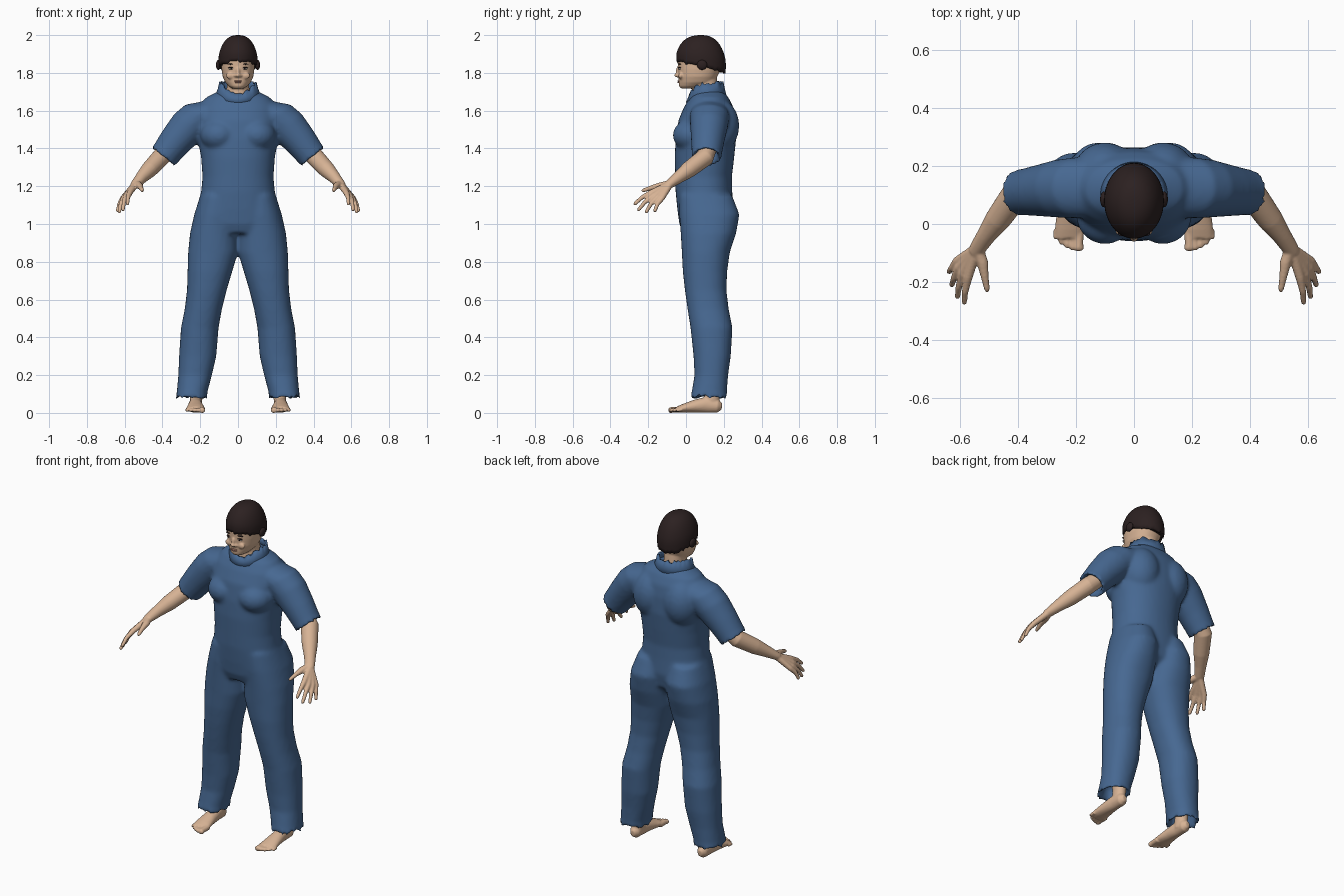
import bpy, bmesh, math, random
from mathutils import Vector, Matrix

random.seed(4)
if "Cube" in bpy.data.objects:
    bpy.data.objects.remove(bpy.data.objects["Cube"])


def material(name, rgb):
    m = bpy.data.materials.new(name)
    m.use_nodes = True
    m.diffuse_color = (*rgb, 1)
    bsdf = m.node_tree.nodes["Principled BSDF"]
    bsdf.inputs["Base Color"].default_value = (*rgb, 1)
    bsdf.inputs["Roughness"].default_value = 0.8
    return m


BLUE = material("blue cloth", (0.062, 0.138, 0.285))
SKIN = material("skin", (0.68, 0.45, 0.30))
HAIR = material("dark hair", (0.025, 0.015, 0.015))
LIPS = material("lips", (0.50, 0.24, 0.18))
WHITE = material("eye white", (0.65, 0.58, 0.52))


def skin_rings(bm, rings):
    """Bridge closed rings of points and cap both ends."""
    vs = [[bm.verts.new(p) for p in ring] for ring in rings]
    n = len(vs[0])
    for lo, hi in zip(vs, vs[1:]):
        for i in range(n):
            j = (i + 1) % n
            bm.faces.new((lo[i], lo[j], hi[j], hi[i]))
    bm.faces.new(vs[0])
    bm.faces.new(vs[-1])


def oval(n, power=2.0):
    for i in range(n):
        a = 2 * math.pi * i / n
        c, s = math.cos(a), math.sin(a)
        yield (math.copysign(abs(c) ** (2 / power), c),
               math.copysign(abs(s) ** (2 / power), s))


def stack(bm, levels, side=1, power=2.2, n=40, jag_below=-1):
    """Level rings given as z, x min, x max, y front, y back."""
    jag = [random.uniform(-0.009, 0.009) for _ in range(n)]
    rings = []
    for z, x0, x1, y0, y1 in levels:
        rings.append([(side * ((x0 + x1) / 2 + c * (x1 - x0) / 2),
                       (y0 + y1) / 2 + s * (y1 - y0) / 2,
                       z + (jag[i] if z < jag_below else 0))
                      for i, (c, s) in enumerate(oval(n, power))])
    skin_rings(bm, rings)


def tube(bm, pts, side=1, n=20, axis=None):
    """Rings across a path given as x, y, z, side radius, upright radius."""
    rings = []
    for i, (x, y, z, a, b) in enumerate(pts):
        here = Vector((x, y, z))
        prev, nxt = pts[max(i - 1, 0)], pts[min(i + 1, len(pts) - 1)]
        t = Vector(axis) if axis else Vector(nxt[:3]) - Vector(prev[:3])
        t.normalize()
        u = Vector((1, 0, 0)) if abs(t.z) > 0.95 else t.cross((0, 0, 1)).normalized()
        v = u.cross(t)
        ring = [here + u * (a * c) + v * (b * s) for c, s in oval(n)]
        rings.append([(side * p.x, p.y, p.z) for p in ring])
    skin_rings(bm, rings)


def ball(bm, centre, radii):
    bmesh.ops.create_uvsphere(bm, u_segments=24, v_segments=14, radius=1,
                              matrix=Matrix.Translation(centre) @ Matrix.Diagonal((*radii, 1)))


def finish(name, bm, mat, voxel=None, smooth=0, thick=0):
    bmesh.ops.recalc_face_normals(bm, faces=bm.faces)
    mesh = bpy.data.meshes.new(name)
    bm.to_mesh(mesh)
    bm.free()
    ob = bpy.data.objects.new(name, mesh)
    bpy.context.collection.objects.link(ob)
    mesh.materials.append(mat)
    if voxel:
        r = ob.modifiers.new("merge", 'REMESH')
        r.mode, r.voxel_size = 'VOXEL', voxel
    if thick:
        ob.modifiers.new("cloth", 'SOLIDIFY').thickness = thick
    if smooth:
        s = ob.modifiers.new("soften", 'SMOOTH')
        s.factor, s.iterations = 0.5, smooth
    bpy.ops.object.select_all(action='DESELECT')
    ob.select_set(True)
    bpy.context.view_layer.objects.active = ob
    bpy.ops.object.convert(target='MESH')
    ob.data.shade_smooth()
    return ob


# Suit: torso, sleeves and trouser legs merged into one skin
bm = bmesh.new()
torso = [(1.71, .09, .05, .19), (1.67, .17, .02, .225), (1.62, .205, -.01, .25),
         (1.55, .215, -.04, .262), (1.45, .212, -.055, .265), (1.35, .195, -.06, .255),
         (1.25, .188, -.057, .243), (1.17, .195, -.055, .245), (1.08, .222, -.046, .25),
         (1.0, .24, -.035, .235), (.95, .22, -.015, .19)]
stack(bm, [(z, -w, w, f, b) for z, w, f, b in torso])
leg = [(1.15, .01, .2, -.035, .245), (1.05, 0, .232, -.035, .283), (.95, -.002, .254, -.028, .265),
       (.85, 0, .264, -.022, .232), (.75, .03, .267, -.017, .218), (.65, .06, .27, -.006, .214),
       (.55, .085, .282, .008, .226), (.45, .103, .302, .024, .246), (.3, .115, .312, .04, .237),
       (.2, .138, .316, .045, .223), (.11, .162, .324, .03, .216), (.075, .164, .332, .02, .22),
       (.09, .184, .308, .045, .198), (.16, .184, .295, .06, .2)]
sleeve = [(.12, .125, 1.6, .1, .08), (.2, .125, 1.57, .105, .1), (.26, .122, 1.52, .1, .1),
          (.33, .115, 1.44, .088, .088), (.38, .11, 1.375, .08, .079), (.4, .108, 1.35, .08, .078),
          (.39, .109, 1.363, .057, .057), (.36, .115, 1.4, .052, .052)]
for sx in (1, -1):
    stack(bm, leg, sx, jag_below=.1)
    tube(bm, sleeve, sx, 32, axis=(.62, -.03, -.78))
    ball(bm, (sx * .1, .03, 1.47), (.1, .1, .085))
    ball(bm, (sx * .1, .175, 1.52), (.11, .107, .14))
finish("suit", bm, BLUE, .011, 6)

# Stand-up collar with a ragged edge, low at the throat
bm = bmesh.new()
loops = []
for k, (rx, ry) in enumerate([(.125, .108), (.108, .098), (.1, .09)]):
    loop = []
    for c, s in oval(48):
        front = max(0, -s) ** 2
        low, high = 1.675 - .03 * front, 1.75 - .06 * front
        z = low + (high - low) * k / 2 + (random.uniform(-.012, .008) if k == 2 else 0)
        loop.append(bm.verts.new((rx * c, .108 + ry * s, z)))
    loops.append(loop)
for lo, hi in zip(loops, loops[1:]):
    for i in range(48):
        j = (i + 1) % 48
        bm.faces.new((lo[i], lo[j], hi[j], hi[i]))
finish("collar", bm, BLUE, thick=.012)

# Head and neck
bm = bmesh.new()
ball(bm, (0, .075, 1.885), (.092, .12, .095))
face = [(1.88, .088, -.045, .19), (1.82, .087, -.043, .185), (1.78, .081, -.04, .165),
        (1.75, .068, -.039, .15), (1.73, .05, -.037, .1), (1.718, .032, -.028, .06)]
neck = [(1.82, .06, .03, .16), (1.73, .058, .035, .167), (1.66, .07, .03, .18)]
for levels in (face, neck):
    stack(bm, [(z, -w, w, f, b) for z, w, f, b in levels])
ball(bm, (0, -.042, 1.803), (.011, .013, .028))
ball(bm, (0, -.049, 1.787), (.013, .013, .01))
for sx in (1, -1):
    ball(bm, (sx * .013, -.041, 1.785), (.009, .01, .008))
    ball(bm, (sx * .04, -.028, 1.785), (.024, .012, .018))
finish("head", bm, SKIN, .005, 3)

# Painted face features
bm = bmesh.new()
for z in (1.757, 1.75):
    ball(bm, (0, -.037, z), (.02, .009, .004))
finish("mouth", bm, LIPS)
bm = bmesh.new()
lines = bmesh.new()
for sx in (1, -1):
    ball(bm, (sx * .036, -.033, 1.822), (.014, .007, .005))
    ball(lines, (sx * .036, -.035, 1.822), (.005, .007, .005))
    ball(lines, (sx * .036, -.033, 1.828), (.017, .009, .0025))
    ball(lines, (sx * .037, -.033, 1.846), (.019, .009, .003))
finish("eyes", bm, WHITE)
finish("irises_and_brows", lines, HAIR)

# Hair: domed cap, fringe higher than the nape, ragged lower edge
bm = bmesh.new()
rings = []
jag = [random.uniform(-.008, .006) for _ in range(56)]
for k in range(-1, 14):
    t = max(k, 0) / 13 * math.pi / 2 * .97
    r = .86 if k < 0 else math.cos(t) ** .8 * (.95 + .05 * min(k, 3) / 3)
    ring = []
    for i, (c, s) in enumerate(oval(56)):
        low = 1.835 + (-.032 * s if s > 0 else -.025 * s) + jag[i] * (k < 3)
        z = low + (2.0 - low) * math.sin(t)
        ring.append((.107 * c * r, .08 + .136 * s * r, z))
    rings.append(ring)
skin_rings(bm, rings)
for sx in (1, -1):
    ball(bm, (sx * .104, .085, 1.842), (.013, .027, .026))
finish("hair", bm, HAIR)

# Forearms and hands
bm = bmesh.new()
forearm = [(.36, .118, 1.4, .045, .045), (.41, .1, 1.352, .05, .048), (.47, .015, 1.288, .044, .044),
           (.51, -.04, 1.247, .033, .033), (.54, -.085, 1.213, .028, .024), (.55, -.1, 1.203, .024, .02)]
fingers = [((.573, -.185, 1.166), (.586, -.277, 1.102)), ((.592, -.172, 1.15), (.61, -.257, 1.07)),
           ((.605, -.152, 1.14), (.63, -.215, 1.058)), ((.61, -.128, 1.136), (.64, -.168, 1.064))]
thumb = [(.538, -.085, 1.213, .02, .02), (.522, -.135, 1.203, .02, .018),
         (.515, -.18, 1.193, .014, .013), (.507, -.225, 1.178, .01, .01), (.506, -.235, 1.174, .005, .005)]
for sx in (1, -1):
    tube(bm, forearm, sx)
    tube(bm, thumb, sx, 12)
    for knuckle, tip in fingers:
        k, e = Vector(knuckle), Vector(tip)
        mid = k.lerp(e, .5) + Vector((.003, -.003, .006))
        tube(bm, [(.543, -.085, 1.21, .019, .019), (*k, .016, .015), (*mid, .0115, .0115),
                  (*k.lerp(e, .93), .0095, .0095), (*e, .005, .005)], sx, 12)
finish("forearms_and_hands", bm, SKIN, .005, 3)

# Bare feet with toes
bm = bmesh.new()
foot = [(.225, .19, .035, .014, .018), (.225, .168, .036, .031, .035), (.225, .11, .043, .034, .043),
        (.225, .045, .035, .041, .034), (.224, -.015, .024, .049, .023), (.223, -.048, .018, .048, .015)]
ankle = [(.222, .13, .03, .032, .042), (.222, .14, .1, .034, .04), (.23, .135, .22, .045, .05)]
for sx in (1, -1):
    tube(bm, foot, sx)
    tube(bm, ankle, sx)
    for i in range(5):
        x, end, r = .19 + i * .02, -.093 + .0025 * i * i, .0145 - .0012 * i + (.003 if i == 0 else 0)
        tube(bm, [(x, -.02, .018, r, r), (x, end + .025, .016, r * .85, r * .85),
                  (x, end + .008, .014, r, r * .9), (x, end, .013, r * .55, r * .5)], sx, 12)
finish("feet", bm, SKIN, .005, 3)
